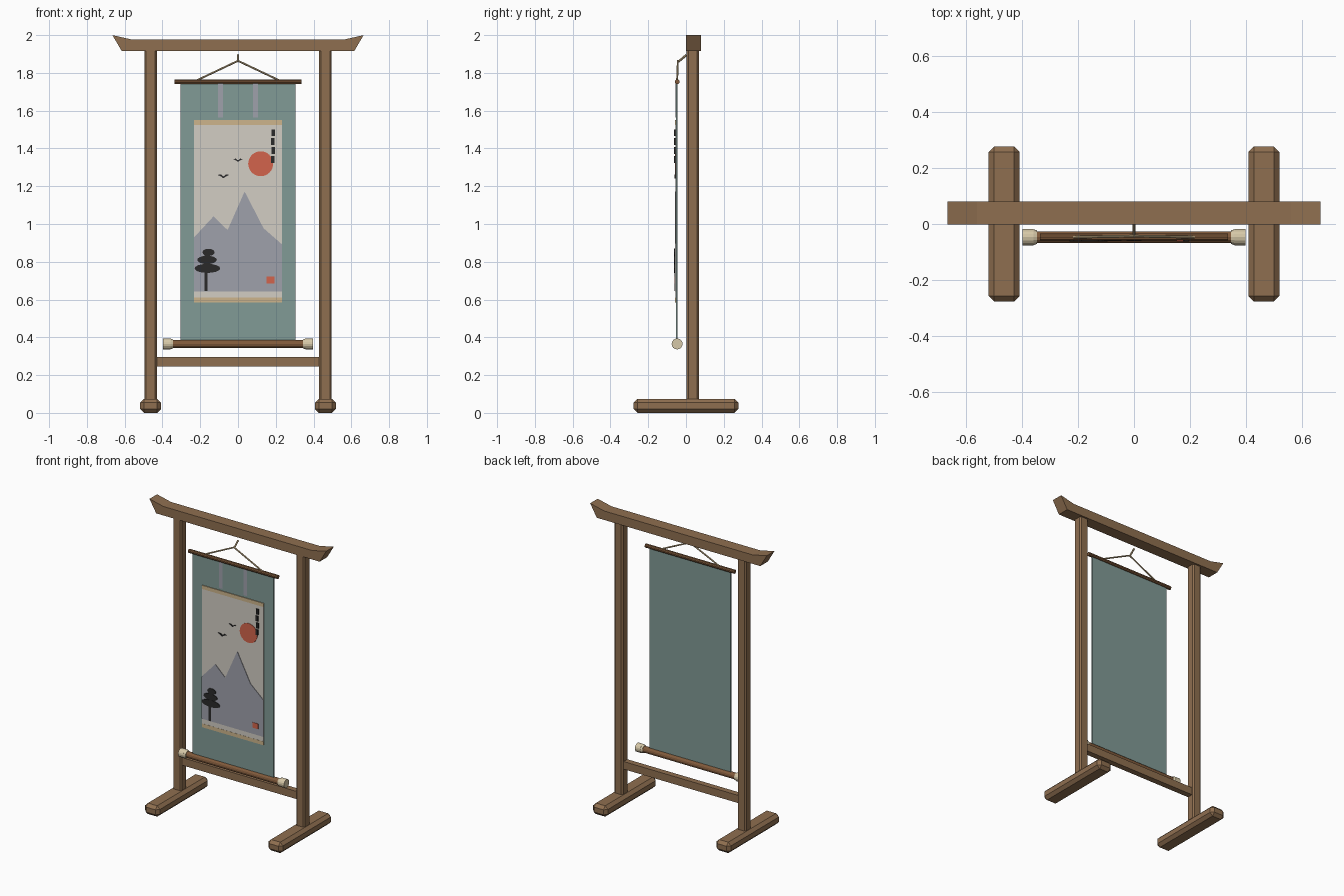
import bpy, bmesh, math
from mathutils import Vector

if "Cube" in bpy.data.objects:
    bpy.data.objects.remove(bpy.data.objects["Cube"], do_unlink=True)


def material(name, code):
    srgb = [int(code[i:i + 2], 16) / 255 for i in (0, 2, 4)]
    colour = [((c + 0.055) / 1.055) ** 2.4 for c in srgb] + [1]
    m = bpy.data.materials.new(name)
    m.use_nodes = True
    m.diffuse_color = colour
    m.node_tree.nodes["Principled BSDF"].inputs["Base Color"].default_value = colour
    return m


wood = material("oak wood", "8f6f50")
rod_wood = material("dark rod wood", "805a3b")
cloth = material("teal cloth", "819b96")
paper = material("paper", "d2cdc4")
gold = material("tan trim", "cdb58c")
ivory = material("ivory", "d6c8a8")
slate = material("mountain grey", "9fa1ab")
ink = material("black ink", "2a2a2a")
red = material("vermilion", "d2644c")


def finish(name, bm, mat):
    bmesh.ops.recalc_face_normals(bm, faces=bm.faces)
    mesh = bpy.data.meshes.new(name)
    bm.to_mesh(mesh)
    bm.free()
    mesh.materials.append(mat)
    ob = bpy.data.objects.new(name, mesh)
    bpy.context.collection.objects.link(ob)
    return ob


def prism(name, outline, y0, y1, mat):
    """Extrude an (x, z) outline from y0 to y1."""
    bm = bmesh.new()
    face = bm.faces.new([bm.verts.new((x, y0, z)) for x, z in outline])
    out = bmesh.ops.extrude_face_region(bm, geom=[face])
    moved = [v for v in out["geom"] if isinstance(v, bmesh.types.BMVert)]
    bmesh.ops.translate(bm, verts=moved, vec=(0, y1 - y0, 0))
    return finish(name, bm, mat)


def rect(x0, x1, z0, z1):
    return [(x0, z0), (x1, z0), (x1, z1), (x0, z1)]


def oval(x, z, rx, rz, n):
    return [(x + rx * math.cos(math.tau * i / n), z + rz * math.sin(math.tau * i / n))
            for i in range(n)]


def chamfer(ob, width):
    mod = ob.modifiers.new("chamfer", "BEVEL")
    mod.width = width
    mod.segments = 1


def rod(name, a, b, radius, sides, mat, end_radius=None):
    a, b = Vector(a), Vector(b)
    bm = bmesh.new()
    bmesh.ops.create_cone(bm, cap_ends=True, segments=sides, radius1=radius,
                          radius2=end_radius or radius, depth=(b - a).length)
    turn = (b - a).to_track_quat("Z", "Y").to_matrix()
    bmesh.ops.rotate(bm, verts=bm.verts, cent=(0, 0, 0), matrix=turn)
    bmesh.ops.translate(bm, verts=bm.verts, vec=(a + b) / 2)
    return finish(name, bm, mat)


# Stand: feet, posts, rail and flared top beam
for side, s in (("left", 1), ("right", -1)):
    x = 0.463 * s
    foot = prism(side + "_foot", rect(x - 0.055, x + 0.055, 0, 0.074), -0.277, 0.277, wood)
    chamfer(foot, 0.02)
    post = prism(side + "_post", rect(x - 0.033, x + 0.033, 0.06, 1.925), 0.003, 0.068, wood)
    chamfer(post, 0.01)
prism("lower_rail", rect(-0.44, 0.44, 0.245, 0.297), 0.015, 0.055, wood)
beam = [(0.615, 1.915), (0.665, 2), (0.56, 1.976)]
prism("top_beam", beam + [(-x, z) for x, z in reversed(beam)], -0.001, 0.08, wood)

# Scroll rods, end caps, cord and peg
Y = -0.047
rod("top_rod", (-0.335, Y, 1.753), (0.335, Y, 1.753), 0.013, 10, rod_wood)
rod("bottom_rod", (-0.37, Y, 0.365), (0.37, Y, 0.365), 0.021, 12, rod_wood)
for side, s in (("left", 1), ("right", -1)):
    rod(side + "_cap_neck", (0.345 * s, Y, 0.365), (0.36 * s, Y, 0.365), 0.024, 16, ivory, 0.029)
    rod(side + "_end_cap", (0.358 * s, Y, 0.365), (0.398 * s, Y, 0.365), 0.029, 16, ivory)
    rod(side + "_cord", (0.215 * s, Y, 1.762), (0, Y + 0.004, 1.864), 0.005, 8, gold)
rod("hanging_peg", (0, Y + 0.008, 1.86), (0, 0.002, 1.895), 0.006, 8, gold)

# Cloth backing with mounted paper
prism("cloth_panel", rect(-0.305, 0.305, 0.375, 1.755), -0.052, -0.044, cloth)
for side, s in (("left", 1), ("right", -1)):
    prism(side + "_ribbon", rect(0.092 * s - 0.013, 0.092 * s + 0.013, 1.565, 1.75),
          -0.055, -0.051, slate)
prism("paper_sheet", rect(-0.232, 0.232, 0.608, 1.528), -0.056, -0.051, paper)
for name, z in (("upper_trim", 1.525), ("lower_trim", 0.585)):
    prism(name, rect(-0.232, 0.232, z, z + 0.025), -0.057, -0.051, gold)

# Painted scene
ridge = [(-0.232, 0.93), (-0.13, 1.04), (-0.055, 0.968), (0.035, 1.172),
         (0.135, 0.978), (0.232, 0.893)]
prism("mountains", ridge + [(0.232, 0.643), (-0.232, 0.643)], -0.059, -0.055, slate)
prism("sun", oval(0.12, 1.319, 0.066, 0.066, 32), -0.059, -0.055, red)
prism("seal", rect(0.152, 0.194, 0.686, 0.722), -0.062, -0.058, red)
prism("tree_trunk", rect(-0.177, -0.161, 0.645, 0.85), -0.062, -0.058, ink)
for i, (x, z, rx, rz) in enumerate([(-0.162, 0.765, 0.068, 0.024),
                                    (-0.164, 0.81, 0.052, 0.022),
                                    (-0.156, 0.85, 0.032, 0.019)]):
    prism(f"tree_canopy_{i + 1}", oval(x, z, rx, rz, 16), -0.063, -0.058, ink)
for i, (x, z, w) in enumerate([(0, 1.333, 0.026), (-0.077, 1.247, 0.032)]):
    wings = [(x + w * u, z + w * v) for u, v in
             [(0, -0.15), (0.5, 0.2), (1, 0.4), (0.45, 0.5), (0, 0.15),
              (-0.45, 0.5), (-1, 0.4), (-0.5, 0.2)]]
    prism(f"bird_{i + 1}", wings, -0.061, -0.055, ink)
for i in range(4):
    x, z = 0.187 - 0.004 * (i % 2), 1.483 - 0.047 * i
    prism(f"brush_mark_{i + 1}", rect(x - 0.009, x + 0.009, z - 0.018, z + 0.018),
          -0.063, -0.055, ink)
